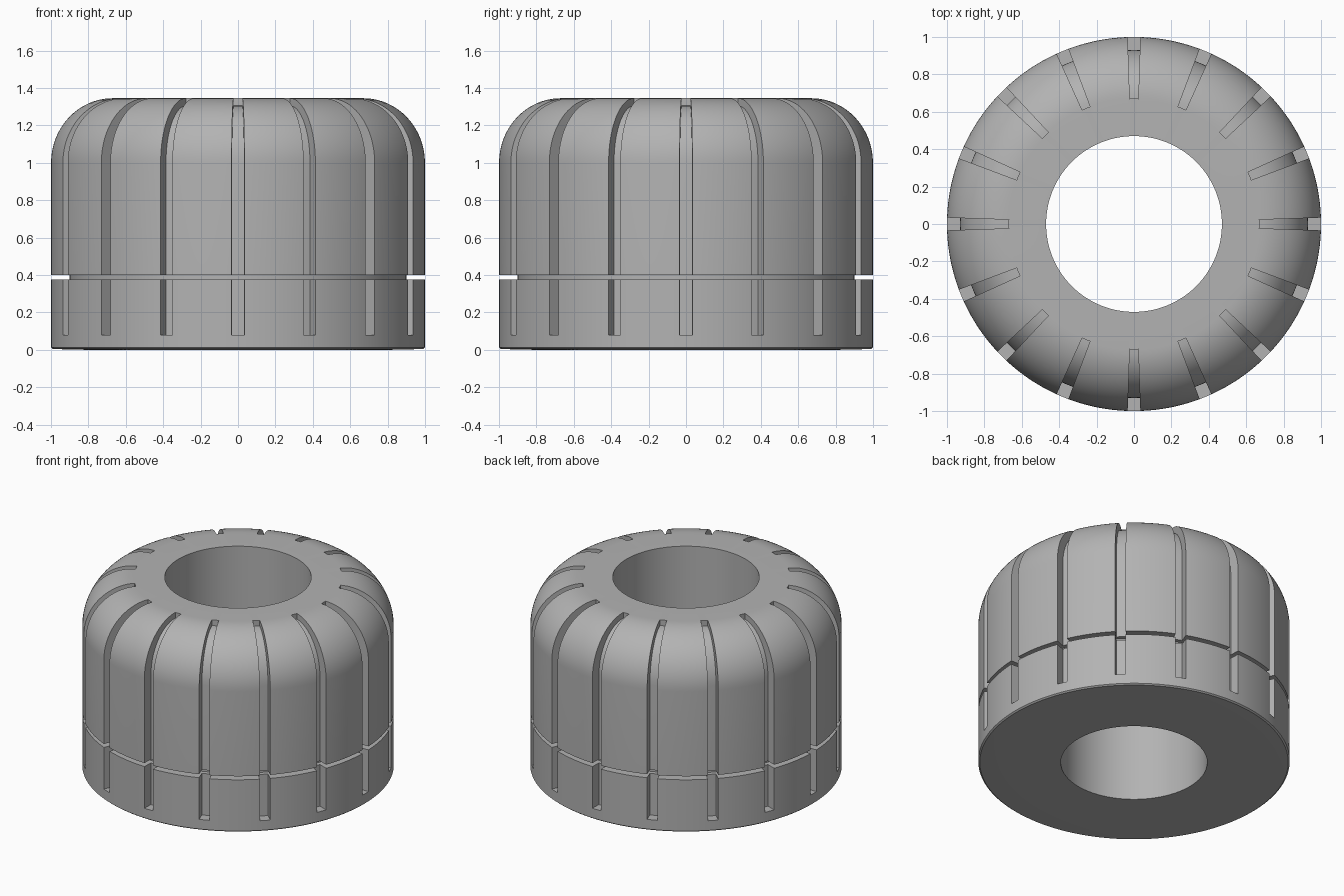
import bpy, bmesh, math

if "Cube" in bpy.data.objects:
    bpy.data.objects.remove(bpy.data.objects["Cube"])

SEG = 192            # sides of the turned body
SLOTS = 16           # tread slots around the wheel
HALF = 0.034         # half angle of one slot

grey = bpy.data.materials.new("plain grey")
grey.diffuse_color = (0.45, 0.45, 0.45, 1)
grey.use_nodes = True
grey.node_tree.nodes["Principled BSDF"].inputs["Base Color"].default_value = grey.diffuse_color


def make_object(name, bm):
    bmesh.ops.recalc_face_normals(bm, faces=bm.faces[:])
    mesh = bpy.data.meshes.new(name)
    bm.to_mesh(mesh)
    bm.free()
    mesh.materials.append(grey)
    obj = bpy.data.objects.new(name, mesh)
    bpy.context.collection.objects.link(obj)
    return obj


def sweep(bm, profile, angles, closed):
    """Turn a closed (radius, z) profile through the angles."""
    rings = [[bm.verts.new((r * math.cos(a), r * math.sin(a), z)) for r, z in profile]
             for a in angles]
    n = len(profile)
    pairs = list(zip(rings, rings[1:])) + ([(rings[-1], rings[0])] if closed else [])
    for a, b in pairs:
        for i in range(n):
            j = (i + 1) % n
            bm.faces.new((a[i], a[j], b[j], b[i]))
    if not closed:
        bm.faces.new(rings[0])
        bm.faces.new(rings[-1])


def shoulder(cr, cz, ar, az, steps):
    """Quarter ellipse from the side wall up to the top."""
    return [(cr + ar * math.cos(t), cz + az * math.sin(t))
            for t in (math.pi / 2 * i / steps for i in range(steps + 1))]


# Tyre body: bore, rounded shoulder and the groove around the side
body_profile = [(0.47, 0), (0.82, 0), (0.99, 0.004), (1, 0.012),
                (1, 0.375), (0.9, 0.375), (0.9, 0.4), (1, 0.4)]
body_profile += shoulder(0.67, 1.0, 0.33, 0.345, 20) + [(0.47, 1.345)]
bm = bmesh.new()
sweep(bm, body_profile, [2 * math.pi * (i + 0.5) / SEG for i in range(SEG)], True)
tyre = make_object("tyre", bm)

# Cutter for the slots that run up the side and over the shoulder
slot_profile = [(0.93, 0.08)] + shoulder(0.67, 1.0, 0.26, 0.305, 16)
slot_profile += [(0.67, 1.5), (1.15, 1.5), (1.15, 0.08)]
bm = bmesh.new()
for k in range(SLOTS):
    mid = 2 * math.pi * k / SLOTS
    sweep(bm, slot_profile, [mid - HALF, mid, mid + HALF], False)
cutter = make_object("slot_cutter", bm)
cutter.hide_render = True

# Cut the slots, then remove the cutter
mod = tyre.modifiers.new("slots", 'BOOLEAN')
mod.operation = 'DIFFERENCE'
mod.solver = 'EXACT'
mod.object = cutter
bpy.context.view_layer.objects.active = tyre
tyre.select_set(True)
bpy.ops.object.modifier_apply(modifier=mod.name)
bpy.data.objects.remove(cutter)
bpy.ops.object.shade_smooth_by_angle(angle=math.radians(30))
